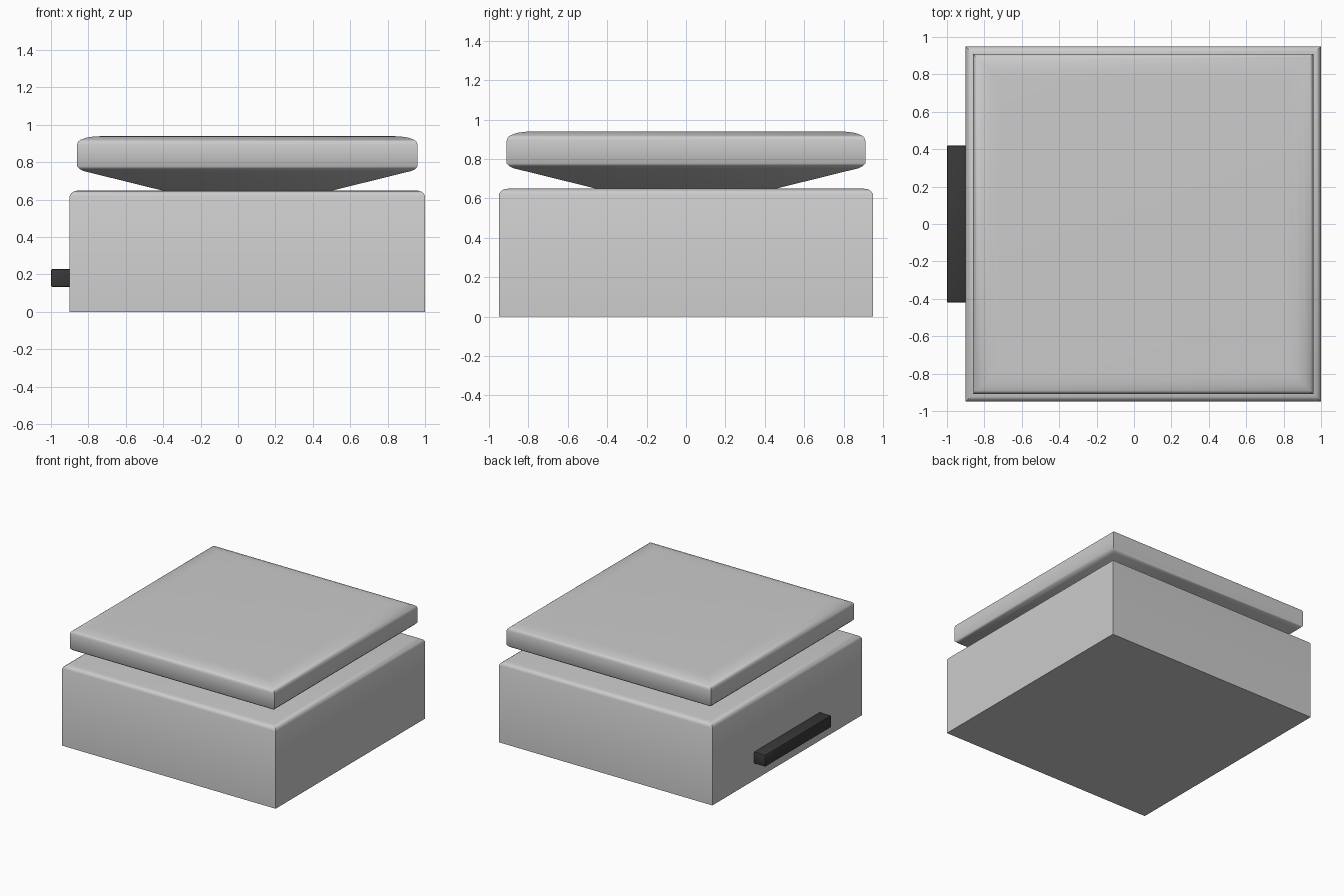
import bpy, bmesh, math
from mathutils import Vector

if "Cube" in bpy.data.objects:
    bpy.data.objects.remove(bpy.data.objects["Cube"])

CX = 0.05  # body centre; the handle sticks out to -x


def square_loft(name, rings, angle):
    """Closed solid from stacked square rings given as (half_size, z)."""
    bm = bmesh.new()
    loops = [[bm.verts.new((CX + sx * h, sy * h, z))
              for sx, sy in ((-1, -1), (1, -1), (1, 1), (-1, 1))]
             for h, z in rings]
    for a, b in zip(loops, loops[1:]):
        for i in range(4):
            j = (i + 1) % 4
            bm.faces.new((a[i], a[j], b[j], b[i]))
    bm.faces.new(loops[0][::-1])
    bm.faces.new(loops[-1])
    return finish(name, bm, angle)


def finish(name, bm, angle):
    me = bpy.data.meshes.new(name)
    bm.to_mesh(me)
    bm.free()
    ob = bpy.data.objects.new(name, me)
    bpy.context.collection.objects.link(ob)
    bpy.ops.object.select_all(action='DESELECT')
    bpy.context.view_layer.objects.active = ob
    ob.select_set(True)
    bpy.ops.object.shade_smooth_by_angle(angle=math.radians(angle))
    return ob


# Box body with a softened top rim
square_loft("base", [(0.95, 0), (0.95, 0.62), (0.942, 0.635),
                     (0.925, 0.646), (0.90, 0.65)], 35)

# Cushion-like lid on a tapered underside
square_loft("lid", [(0.45, 0.648), (0.875, 0.753), (0.895, 0.762), (0.91, 0.778),
                    (0.91, 0.895), (0.905, 0.91), (0.892, 0.92), (0.86, 0.932),
                    (0.82, 0.938), (0.77, 0.94)], 50)

# Dark handle bar on the left side
bm = bmesh.new()
bmesh.ops.create_cube(bm, size=1)
bmesh.ops.scale(bm, vec=(0.105, 0.84, 0.096), verts=bm.verts)
bmesh.ops.translate(bm, vec=(-0.9475, 0, 0.181), verts=bm.verts)
bmesh.ops.bevel(bm, geom=bm.edges[:], offset=0.008, segments=2, profile=0.5, affect='EDGES')
handle = finish("handle", bm, 35)
mat = bpy.data.materials.new("dark")
mat.diffuse_color = (0.04, 0.04, 0.04, 1)
mat.use_nodes = True
mat.node_tree.nodes["Principled BSDF"].inputs["Base Color"].default_value = mat.diffuse_color
handle.data.materials.append(mat)
